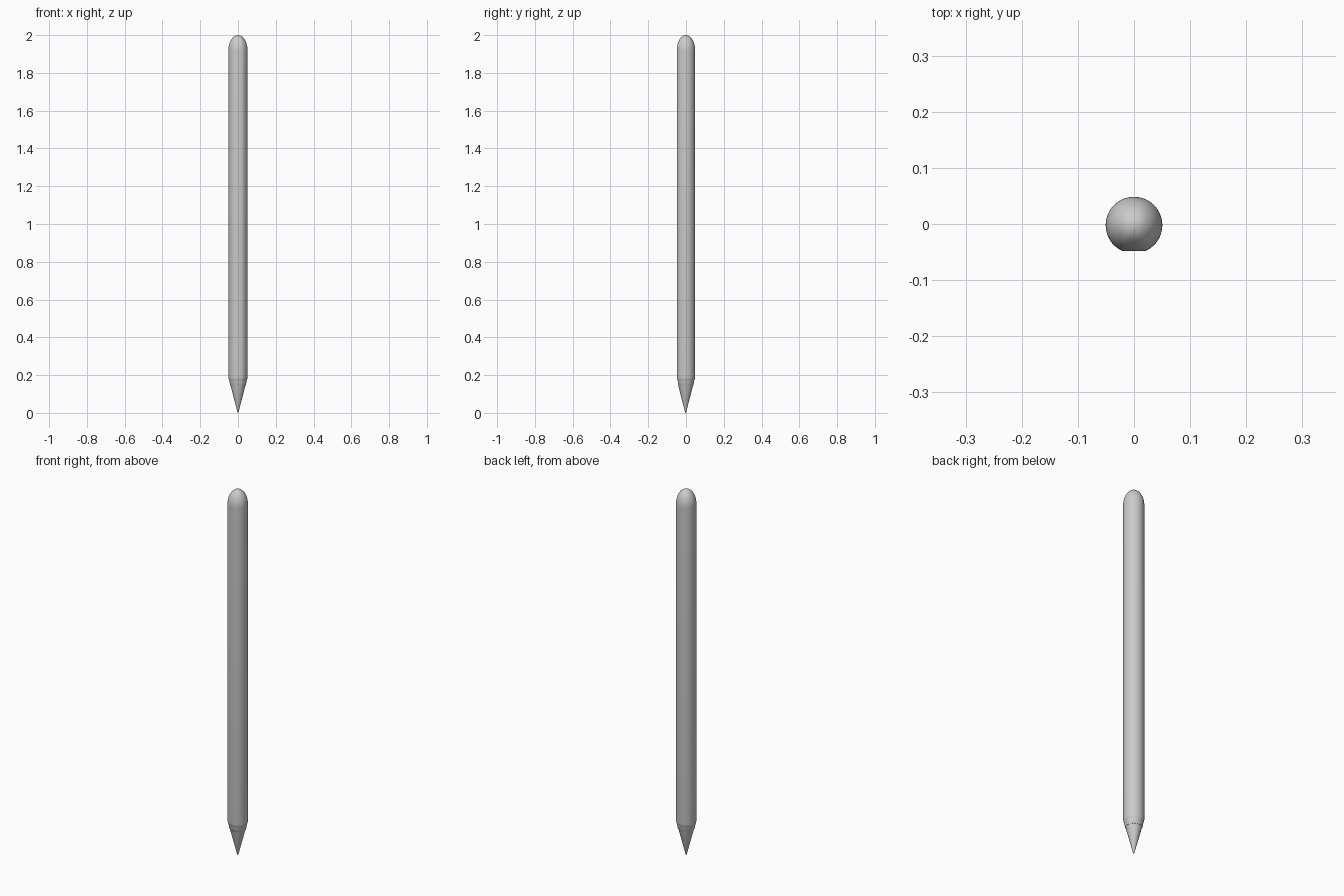
import bpy, bmesh, math

if "Cube" in bpy.data.objects:
    bpy.data.objects.remove(bpy.data.objects["Cube"])

R = 0.0505       # barrel radius
CY = -0.002      # barrel axis in y
FLAT = 0.0464    # distance from axis to the flat on the front
N = 48


def section(scale, flat):
    """Ring of points: circle, optionally cut flat on the front side."""
    half = math.acos(FLAT / R)
    if flat:
        start, sweep = -math.pi / 2 + half, 2 * math.pi - 2 * half
        angles = [start + sweep * i / (N - 1) for i in range(N)]
    else:
        angles = [2 * math.pi * i / N for i in range(N)]
    return [(R * scale * math.cos(a), CY + R * scale * math.sin(a)) for a in angles]


def loft(name, rows, flat, sharp=35):
    """Skin through (z, scale) rows; a zero scale closes to a point."""
    bm = bmesh.new()
    rings = []
    for z, s in rows:
        if s == 0:
            rings.append([bm.verts.new((0, CY, z))] * N)
        else:
            rings.append([bm.verts.new((x, y, z)) for x, y in section(s, flat)])
    for a, b in zip(rings, rings[1:]):
        for i in range(N):
            j = (i + 1) % N
            bm.faces.new(list(dict.fromkeys([a[i], a[j], b[j], b[i]])))
    for ring, (z, s) in zip((rings[0], rings[-1]), (rows[0], rows[-1])):
        if s:
            bm.faces.new(ring)
    bmesh.ops.recalc_face_normals(bm, faces=bm.faces)
    mesh = bpy.data.meshes.new(name)
    bm.to_mesh(mesh)
    bm.free()
    ob = bpy.data.objects.new(name, mesh)
    bpy.context.collection.objects.link(ob)
    bpy.ops.object.select_all(action='DESELECT')
    ob.select_set(True)
    bpy.context.view_layer.objects.active = ob
    bpy.ops.object.shade_smooth_by_angle(angle=math.radians(sharp))
    return ob


# Barrel with a flat side and softened lower edge
loft("barrel", [(0.172, 0.91), (0.176, 0.95), (0.182, 0.98), (0.19, 1.0), (1.92, 1.0)], True)

# Domed end cap
STEPS = 14
cap = [(1.92 + 0.08 * math.sin(t), math.cos(t) if i < STEPS else 0)
       for i in range(STEPS + 1) for t in [math.pi / 2 * i / STEPS]]
loft("end_cap", cap, True)

# Collar between barrel and tip
loft("collar", [(0.145, 0.80), (0.148, 0.83), (0.172, 0.91)], True)

# Writing tip with a tiny rounded point
loft("tip", [(0.0, 0), (0.001, 0.03), (0.004, 0.06), (0.145, 0.78)], False)
